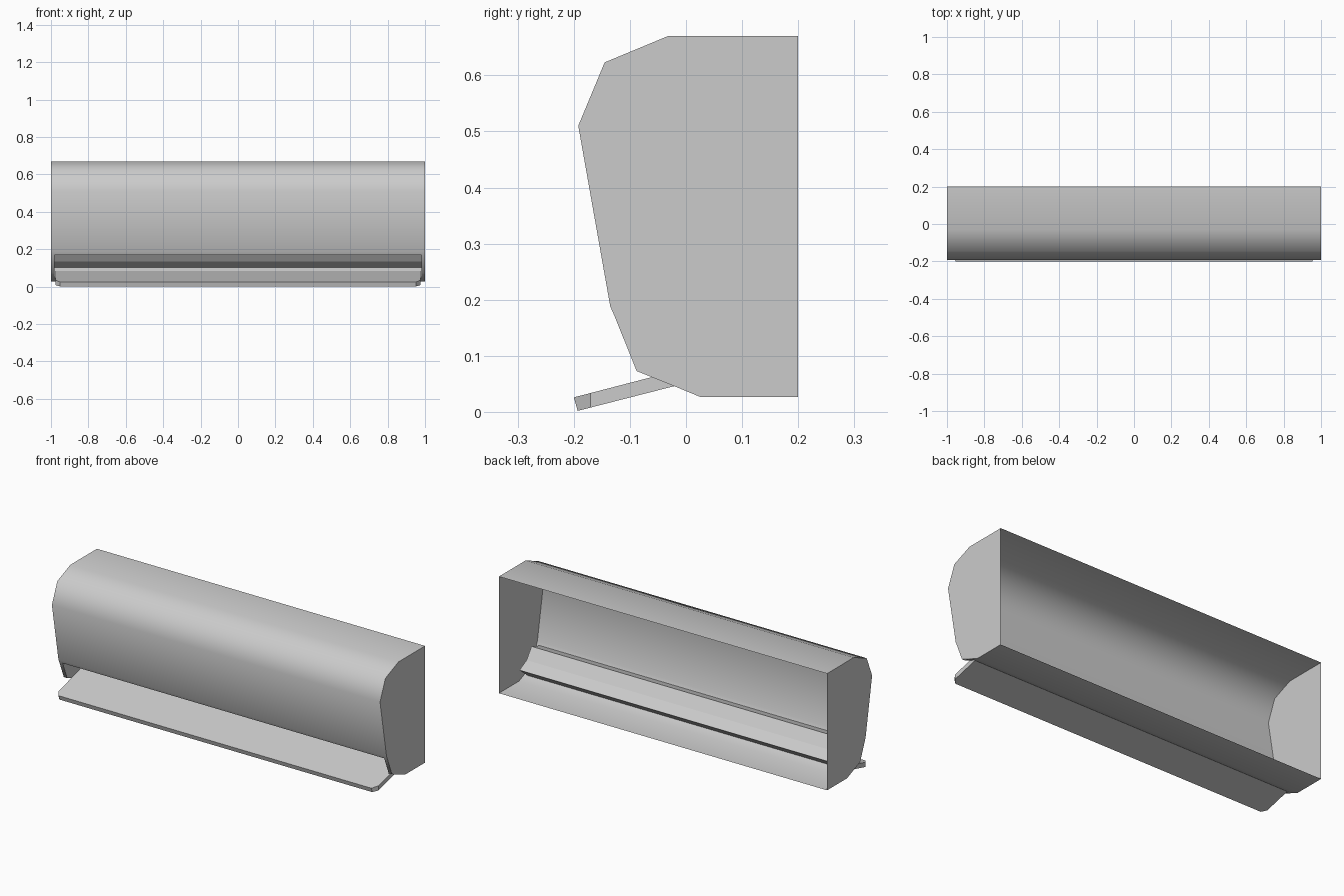
import bpy
import math

old = bpy.data.objects.get("Cube")
if old:
    bpy.data.objects.remove(old, do_unlink=True)

grey = bpy.data.materials.new("light_grey")
grey.use_nodes = True
grey.diffuse_color = (0.6, 0.6, 0.6, 1)
grey.node_tree.nodes["Principled BSDF"].inputs["Base Color"].default_value = (0.6, 0.6, 0.6, 1)


def make(name, verts, faces, smooth=0):
    mesh = bpy.data.meshes.new(name)
    mesh.from_pydata(verts, [], faces)
    mesh.materials.append(grey)
    obj = bpy.data.objects.new(name, mesh)
    bpy.context.collection.objects.link(obj)
    if smooth:
        bpy.ops.object.select_all(action="DESELECT")
        obj.select_set(True)
        bpy.context.view_layer.objects.active = obj
        bpy.ops.object.shade_smooth_by_angle(angle=math.radians(smooth))
    return obj


def sweep(name, profile, xs, skip=(), caps=True, smooth=0):
    """Stretch a (y, z) profile sheet across the x stations, leaving out skipped cells."""
    n = len(profile)
    verts = [(x, y, z) for x in xs for y, z in profile]
    faces = [(i * n + j, i * n + j + 1, (i + 1) * n + j + 1, (i + 1) * n + j)
             for i in range(len(xs) - 1) for j in range(n - 1) if (i, j) not in skip]
    if caps:
        last = (len(xs) - 1) * n
        faces += [tuple(reversed(range(n))), tuple(range(last, last + n))]
    return make(name, verts, faces, smooth)


# Housing: thin open-backed shell with a long outlet opening low on the front
slot_top, slot_bottom = (-0.127, 0.17), (-0.021, 0.046)
housing = [(0.2, 0.67), (-0.032, 0.67), (-0.145, 0.623), (-0.192, 0.51),
           (-0.135, 0.188), slot_top, (-0.088, 0.073), slot_bottom,
           (0.025, 0.027), (0.2, 0.027)]
sweep("housing", housing, [-1, -0.98, 0.98, 1], skip={(1, 5), (1, 6)}, smooth=50)

# Outlet recess: folded trough behind the opening
trough = [slot_top, (-0.055, 0.193), (-0.012, 0.134), (0.05, 0.102), slot_bottom]
sweep("outlet_recess", trough, [-0.98, 0.98], caps=False)

# Recess ends, including the corner of the opening
end_outline = trough + [(-0.088, 0.073)]
for side, x in (("left", 0.98), ("right", -0.98)):
    make(side + "_recess_end", [(x, y, z) for y, z in end_outline], [tuple(range(len(end_outline)))])

# Air flap: tilted slab with chamfered front corners
half_plan = [(0.975, 1.0), (0.975, 0.13), (0.953, 0.0)]
plan = half_plan + [(-x, t) for x, t in reversed(half_plan)]


def flap_layer(front, back):
    return [(x, front[0] + (back[0] - front[0]) * t, front[1] + (back[1] - front[1]) * t)
            for x, t in plan]


bottom = flap_layer((-0.193, 0.002), (-0.021, 0.046))
top = flap_layer((-0.2, 0.026), (0.027, 0.085))
n = len(plan)
sides = [(i, i + n, (i + 1) % n + n, (i + 1) % n) for i in range(n)]
make("air_flap", bottom + top, sides + [tuple(range(n)), tuple(reversed(range(n, 2 * n)))])
